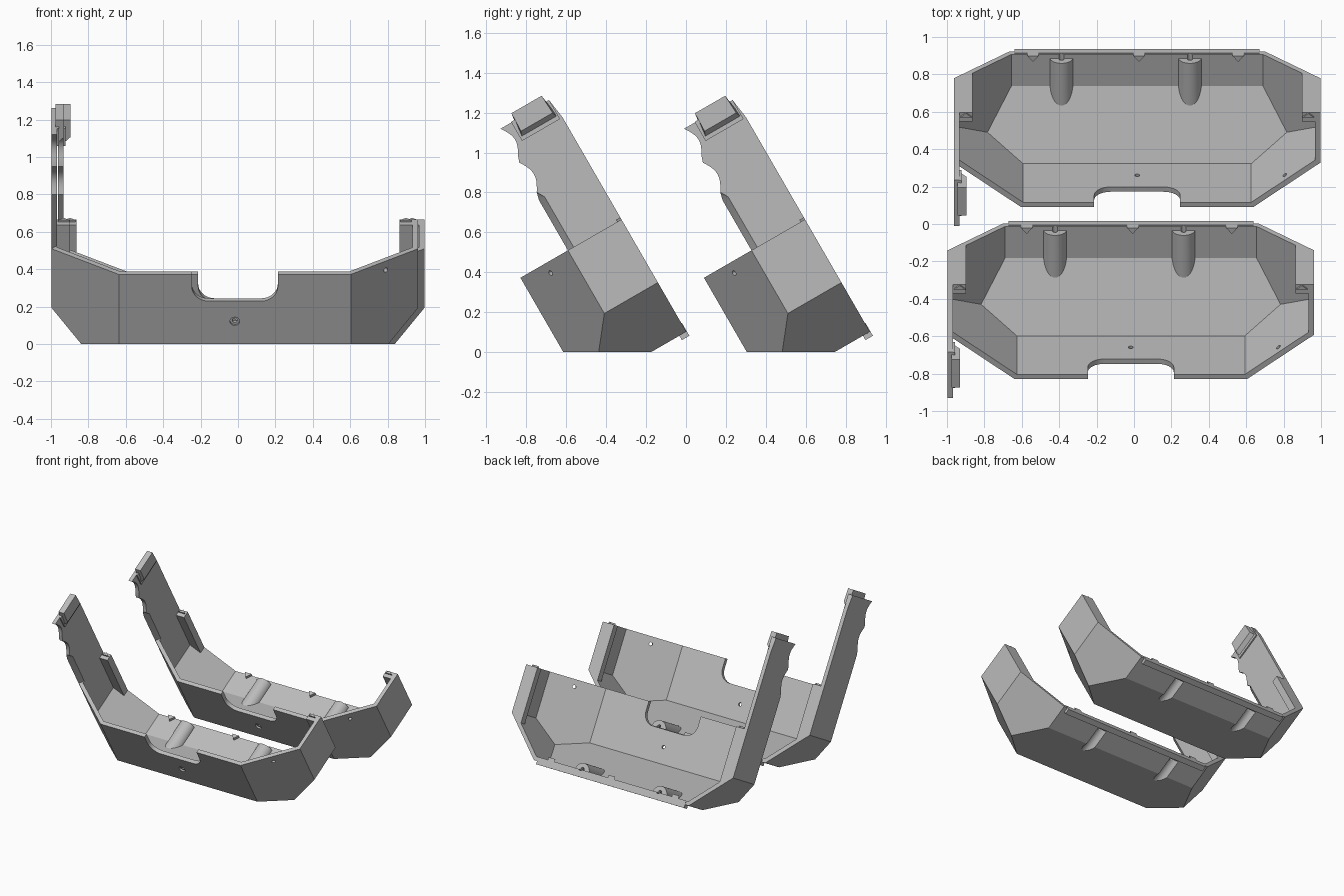
import bpy, bmesh, math
from mathutils import Vector

if "Cube" in bpy.data.objects:
    bpy.data.objects.remove(bpy.data.objects["Cube"])

# Local frame of one tray: x across, y depth (front at 0), z height; tilted 30 degrees when placed.
W, DEPTH, TOP, BOT, T = 0.98, 0.585, 0.43, -0.22, 0.03
TILT = math.radians(30)
UNITS = [(-0.017, -0.615), (0.017, 0.305)]

grey = bpy.data.materials.new("plain grey")
grey.diffuse_color = (0.5, 0.5, 0.5, 1)
grey.use_nodes = True
grey.node_tree.nodes["Principled BSDF"].inputs["Base Color"].default_value = grey.diffuse_color


def add(name, bm):
    bmesh.ops.recalc_face_normals(bm, faces=bm.faces)
    me = bpy.data.meshes.new(name)
    bm.to_mesh(me)
    bm.free()
    me.materials.append(grey)
    ob = bpy.data.objects.new(name, me)
    bpy.context.collection.objects.link(ob)
    return ob


def prism(name, pts, axis, lo, hi):
    """Extrude a 2D outline along the given axis (0, 1 or 2)."""
    def place(p, a):
        c = list(p)
        c.insert(axis, a)
        return c
    bm = bmesh.new()
    f = bm.faces.new([bm.verts.new(place(p, lo)) for p in pts])
    ext = bmesh.ops.extrude_face_region(bm, geom=[f])["geom"]
    move = Vector(place((0, 0), hi - lo))
    bmesh.ops.translate(bm, vec=move, verts=[v for v in ext if isinstance(v, bmesh.types.BMVert)])
    return add(name, bm)


def box(name, x, y, z):
    return prism(name, [(x[0], y[0]), (x[1], y[0]), (x[1], y[1]), (x[0], y[1])], 2, *z)


def cylinder(name, start, end, r, seg=32):
    a, b = Vector(start), Vector(end)
    bm = bmesh.new()
    bmesh.ops.create_cone(bm, cap_ends=True, segments=seg, radius1=r, radius2=r, depth=(b - a).length)
    bm.transform((b - a).to_track_quat('Z', 'Y').to_matrix().to_4x4())
    bmesh.ops.translate(bm, vec=(a + b) / 2, verts=bm.verts)
    return add(name, bm)


def boolean(ob, tool, op='DIFFERENCE'):
    m = ob.modifiers.new("cut", 'BOOLEAN')
    m.object, m.operation, m.solver = tool, op, 'EXACT'
    bpy.context.view_layer.objects.active = ob
    bpy.ops.object.modifier_apply(modifier=m.name)
    bpy.data.objects.remove(tool, do_unlink=True)


def hull(name, t, extra):
    """Faceted tub from half-spaces, moved inward by t; open sides move out by extra."""
    planes = [((0, 0, 0), (0, -1, 0), t), ((0, 0, 0), (0, -0.5, -0.866), t),
              ((0, 0, BOT), (0, 0, -1), t),
              ((0, 0, TOP), (0, 0, 1), -extra), ((0, DEPTH, 0), (0, 1, 0), -extra)]
    for s in (-1, 1):
        planes += [((s * W, 0, 0), (s, 0, 0), t),
                   ((s * 0.62, 0, 0), (s * 0.275, -0.36, 0), t),
                   ((s * W, 0, 0.065), (s * 0.285, 0, -0.295), t)]
    bm = bmesh.new()
    bmesh.ops.create_cube(bm, size=6)
    for co, no, off in planes:
        no = Vector(no).normalized()
        cut = bmesh.ops.bisect_plane(bm, geom=bm.verts[:] + bm.edges[:] + bm.faces[:], dist=1e-6,
                                     plane_co=Vector(co) - no * off, plane_no=no, clear_outer=True)
        edges = [e for e in cut["geom_cut"] if isinstance(e, bmesh.types.BMEdge)]
        if edges:
            bmesh.ops.edgeloop_fill(bm, edges=edges)
    return add(name, bm)


# Tray: outer hull minus a cavity that leaves screw bosses and side flanges standing
tray = hull("tray", 0, 0)
cavity = hull("cavity", T, 0.1)
BOSSES = (-0.405, 0.282)
for x in BOSSES:
    boolean(cavity, cylinder("boss", (x, 0.15, -0.2), (x, 0.56, -0.2), 0.062))
for s in (-1, 1):
    xs = sorted((s * 0.88, s * 1.1))
    boolean(cavity, box("flange", xs, (0.53, DEPTH), (-0.1, TOP)))
boolean(tray, cavity)

# Screw grooves under the bosses, with a hole through the boss end
for x in BOSSES:
    boolean(tray, cylinder("groove", (x, 0.2, -0.215), (x, 0.53, -0.215), 0.04))
    boolean(tray, cylinder("screw_hole", (x, 0.5, -0.185), (x, 0.7, -0.185), 0.014, 16))

# Rounded notch in the front wall
r, zb = 0.09, 0.265
notch = [(0.23, 0.6), (-0.23, 0.6)]
for cx, a0 in ((-0.23 + r, 180), (0.23 - r, 270)):
    notch += [(cx + r * math.cos(math.radians(a0 + i * 11.25)),
               zb + r + r * math.sin(math.radians(a0 + i * 11.25))) for i in range(9)]
boolean(tray, prism("notch", notch, 1, -0.1, 0.1))

# Front screw hole with counterbore, and a hole in the right corner wall
boolean(tray, cylinder("front_hole", (0, -0.1, 0.14), (0, 0.1, 0.14), 0.013, 16))
boolean(tray, cylinder("counterbore", (0, -0.1, 0.14), (0, 0.012, 0.14), 0.026, 24))
c, n = Vector((0.807, 0.143, 0.375)), Vector((0.275, -0.36, 0)).normalized()
boolean(tray, cylinder("corner_hole", c - n * 0.1, c + n * 0.1, 0.013, 16))


# Arm on the left with two scallops in its front edge
def scallop(a, b, depth, n=10):
    return [(a[0] + (b[0] - a[0]) * i / n + depth * math.sin(math.pi * i / n),
             a[1] + (b[1] - a[1]) * i / n) for i in range(n + 1)]


outline = [(DEPTH, TOP), (DEPTH, 1.02), (0.57, 1.127)]
outline += scallop((0.287, 1.127), (0.295, 0.965), 0.032)
outline += scallop((0.284, 0.933), (0.285, 0.76), 0.034)
outline += [(0.275, 0.72), (0.275, TOP)]
arm = prism("arm", outline, 0, -W, -W + T)
for v in arm.data.vertices:  # mitred lower front edge
    if v.co.x > -W + 0.01 and v.co.y < 0.28 and v.co.z < 0.73:
        v.co.y += 0.033

# Clip at the arm tip: tapered base and raised block
clip_base = prism("clip_base", [(0.35, 1.02), (0.57, 1.02), (0.57, 1.13), (0.35, 1.13)],
                  0, -W + T, -0.94)
clip_block = prism("clip_block", [(0.355, 1.025), (0.568, 1.025), (0.548, 1.167), (0.373, 1.167)],
                   0, -0.96, -0.912)
for v in clip_block.data.vertices:  # sloped underside
    if v.co.x > -0.93 and v.co.z < 1.1:
        v.co.z += 0.04
        v.co.y += 0.015 if v.co.y < 0.45 else -0.015

# Lip along the back edge of the floor, with small locating nubs
parts = [tray, arm, clip_base, clip_block,
         box("back_lip", (-0.655, 0.655), (0.545, 0.588), (-0.245, -0.2))]
for x in (-0.557, 0.01, 0.54):
    parts.append(prism("lip_nub", [(x - 0.03, 0.588), (x + 0.03, 0.588), (x, 0.55)], 2, -0.2, -0.17))
# Nubs at the top of both side flanges
for s in (-1, 1):
    x = s * 0.915
    parts.append(prism("flange_nub", [(x - 0.03, 0.56), (x + 0.03, 0.56), (x, 0.585)], 2, TOP, TOP + 0.012))

# Smooth rounded surfaces, then place both tilted copies
bpy.ops.object.select_all(action='DESELECT')
for ob in parts:
    ob.select_set(True)
bpy.context.view_layer.objects.active = tray
bpy.ops.object.shade_smooth_by_angle(angle=math.radians(28))
for ob in parts:
    twin = ob.copy()
    bpy.context.collection.objects.link(twin)
    for o, (x, y) in zip((ob, twin), UNITS):
        o.location = (x, y, 0)
        o.rotation_euler = (TILT, 0, 0)
